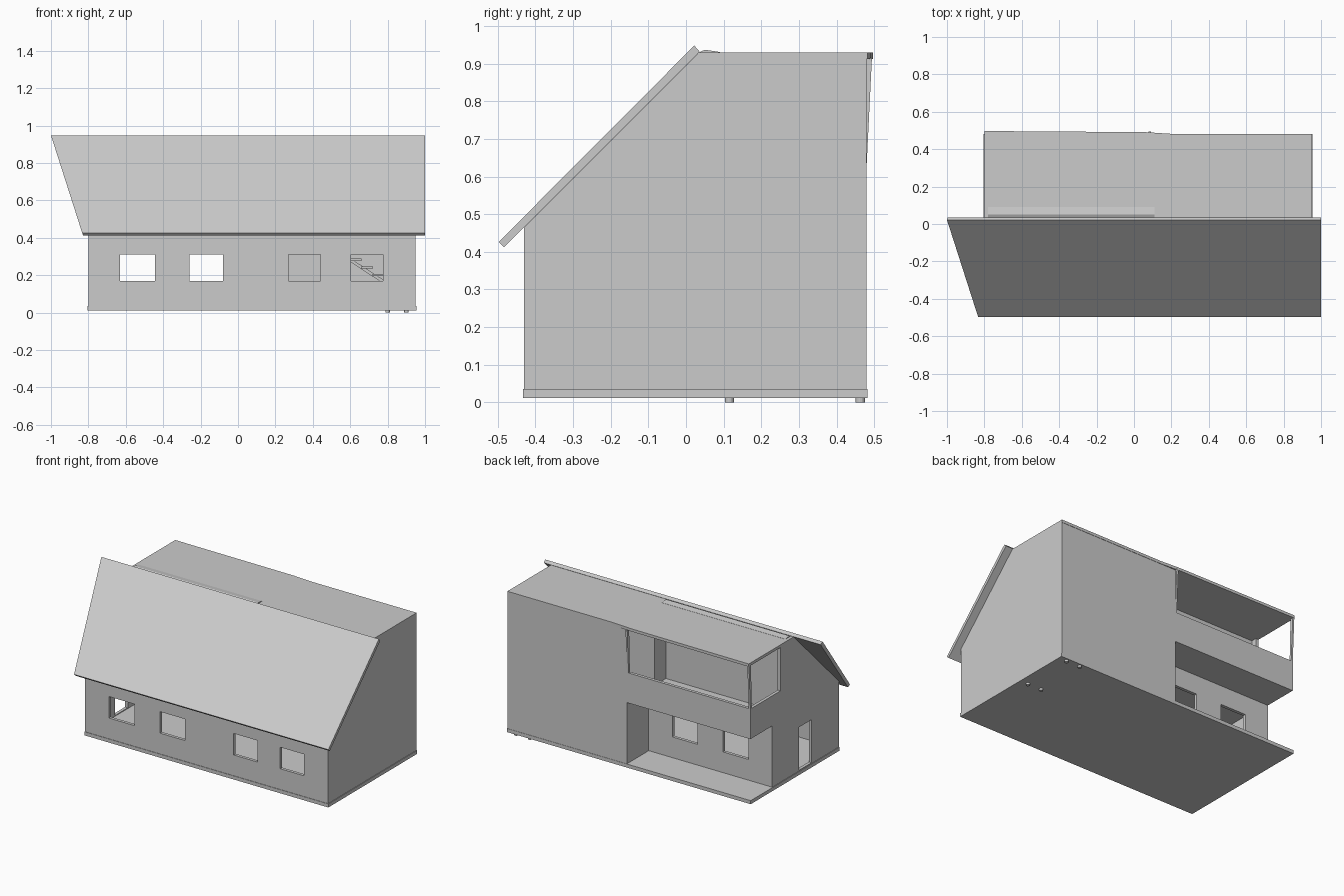
import bpy
import bmesh

cube = bpy.data.objects.get("Cube")
if cube:
    bpy.data.objects.remove(cube, do_unlink=True)


def finish(name, bm):
    bmesh.ops.recalc_face_normals(bm, faces=bm.faces)
    mesh = bpy.data.meshes.new(name)
    bm.to_mesh(mesh)
    bm.free()
    obj = bpy.data.objects.new(name, mesh)
    bpy.context.collection.objects.link(obj)
    return obj


def prism(name, start, end):
    """Solid between two matching outlines."""
    bm = bmesh.new()
    a = [bm.verts.new(p) for p in start]
    b = [bm.verts.new(p) for p in end]
    bm.faces.new(a)
    bm.faces.new(b[::-1])
    for i in range(len(a)):
        j = (i + 1) % len(a)
        bm.faces.new((a[i], b[i], b[j], a[j]))
    return finish(name, bm)


def box(name, x, y, z):
    outline = [(x[0], y[0]), (x[1], y[0]), (x[1], y[1]), (x[0], y[1])]
    return prism(name, [(*p, z[0]) for p in outline], [(*p, z[1]) for p in outline])


def side_profile(name, x, profile):
    """Outline in y and z, extruded along x."""
    return prism(name, [(x[0], *p) for p in profile], [(x[1], *p) for p in profile])


def cut(wall, holes):
    for hole in holes:
        cutter = box("opening_cutter", *hole)
        cutter.hide_render = True
        mod = wall.modifiers.new("opening", "BOOLEAN")
        mod.operation = "DIFFERENCE"
        mod.solver = "EXACT"
        mod.object = cutter
        bpy.context.view_layer.objects.active = wall
        bpy.ops.object.modifier_apply(modifier=mod.name)
        bpy.data.objects.remove(cutter, do_unlink=True)


# Main levels and limits
RIGHT, LEFT, FRONT, BACK = -0.80, 0.95, -0.43, 0.48
T = 0.02
FLOOR, CEILING, UPPER, TOP = 0.035, 0.434, 0.47, 0.93
SPLIT, RECESS, SILL, LOGGIA = 0.09, 0.255, 0.63, 0.135
IN_R, IN_L = RIGHT + T, LEFT - T

# Base slab and feet
box("ground_slab", (RIGHT - 0.004, LEFT + 0.004), (FRONT - 0.003, BACK + 0.002), (0.012, FLOOR))
for fx in (0.8, 0.9):
    for fy in (0.115, 0.463):
        bm = bmesh.new()
        bmesh.ops.create_cone(bm, cap_ends=True, segments=16, radius1=0.012,
                              radius2=0.012, depth=0.014)
        bmesh.ops.translate(bm, verts=bm.verts, vec=(fx, fy, 0.007))
        finish("foot", bm)

# Front wall and recessed back wall with aligned windows
window_spans = [(-0.63, -0.445), (-0.26, -0.08), (0.27, 0.44), (0.605, 0.775)]
windows = [(span, (-0.6, 0.6), (0.17, 0.31)) for span in window_spans]
front_wall = box("front_wall", (IN_R, IN_L), (FRONT, FRONT + T), (FLOOR, 0.463))
cut(front_wall, windows)
recessed_wall = box("recessed_back_wall", (IN_R, SPLIT + T), (RECESS - T, RECESS), (FLOOR, CEILING))
cut(recessed_wall, windows[:2])

# Gable end walls, the right one stepped around porch and balcony
side_profile("left_end_wall", (IN_L, LEFT),
             [(FRONT, FLOOR), (BACK, FLOOR), (BACK, TOP), (0.035, TOP), (FRONT, 0.465)])
right_wall = side_profile("right_end_wall", (RIGHT, IN_R),
                          [(FRONT, FLOOR), (RECESS, FLOOR), (RECESS, CEILING), (BACK, CEILING),
                           (BACK, SILL), (0.17, SILL), (0.17, TOP), (0.035, TOP), (FRONT, 0.465)])
cut(right_wall, [((-0.9, -0.7), (-0.15, -0.02), (0.04, 0.32))])

# Back walls, porch side and balcony parapet
box("back_wall", (SPLIT, IN_L), (BACK - T, BACK), (FLOOR, TOP))
box("porch_side_wall", (SPLIT, SPLIT + T), (RECESS - T, BACK - T), (FLOOR, CEILING))
box("balcony_parapet", (IN_R, SPLIT), (BACK - T, BACK), (CEILING, SILL))
box("upper_floor", (IN_R, IN_L), (FRONT + T, BACK - T), (CEILING, UPPER))

# Walls inside the balcony
box("balcony_back_wall", (IN_R, 0.07), (LOGGIA - T, LOGGIA), (UPPER, 0.912))
box("balcony_side_wall", (0.05, 0.07), (LOGGIA, RECESS), (UPPER, 0.912))
box("balcony_nook_wall", (0.07, IN_L), (RECESS - T, RECESS), (UPPER, 0.912))

# Slim posts leaning out to the roof edge
for name, px in (("corner_post", RIGHT), ("inner_post", SPLIT - 0.012)):
    side_profile(name, (px, px + 0.012),
                 [(0.466, SILL), (BACK, SILL), (0.494, 0.915), (0.474, 0.915)])

# Flat roof with its slightly flared back edge
flat = [(RIGHT, 0.03), (LEFT, 0.03), (LEFT, 0.482), (0.2, 0.482), (0.06, 0.491), (RIGHT, 0.497)]
prism("flat_roof", [(x, y, 0.912) for x, y in flat], [(x, y, TOP) for x, y in flat])
side_profile("ridge_flashing", (-0.78, 0.11),
             [(0.035, TOP), (0.05, 0.937), (0.09, 0.931), (0.09, TOP)])

# Sloping roof slab, its right edge cut on a slant
slope = [(-0.498, 0.426), (0.022, 0.948), (0.036, 0.932), (-0.484, 0.412)]
prism("sloping_roof", [(-1 + (0.948 - z) * 0.32, y, z) for y, z in slope],
      [(1, y, z) for y, z in slope])

# Interior staircase
line = [(0.35, 0.434), (0.38, 0.434), (0.92, 0.083), (0.92, 0.063)]
prism("stair_stringer", [(x, 0.2, z) for x, z in line], [(x, 0.22, z) for x, z in line])
for i in range(8):
    sx, sz = 0.41 + i * 0.062, 0.41 - i * 0.0405
    box("stair_tread", (sx, sx + 0.065), (0.1, 0.2), (sz - 0.012, sz))
